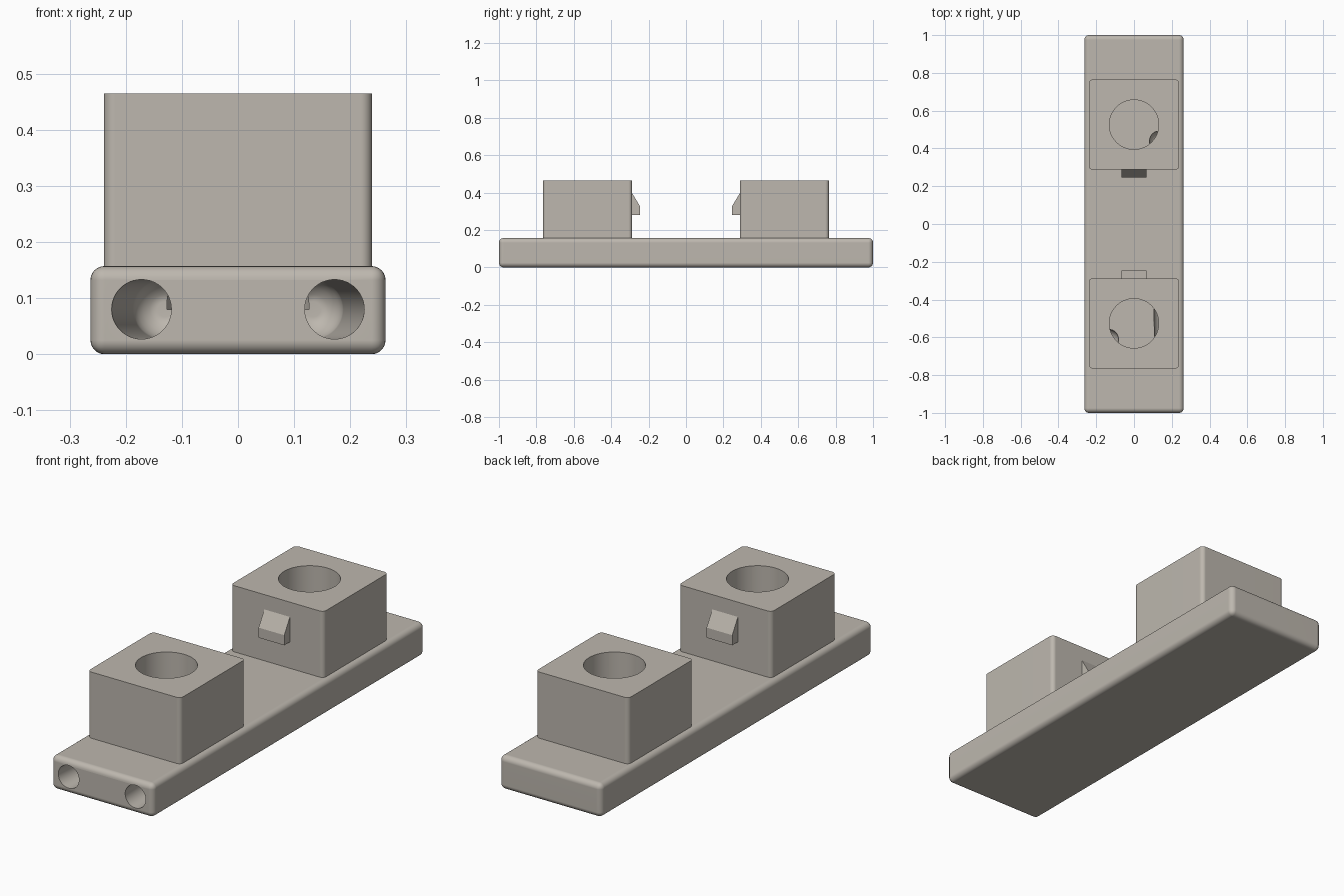
import bpy, bmesh, math
from mathutils import Vector

if "Cube" in bpy.data.objects:
    bpy.data.objects.remove(bpy.data.objects["Cube"])

mat = bpy.data.materials.new("warm_grey")
mat.diffuse_color = (0.51, 0.475, 0.425, 1)
mat.use_nodes = True
mat.node_tree.nodes["Principled BSDF"].inputs["Base Color"].default_value = mat.diffuse_color


def make(name, bm):
    bmesh.ops.recalc_face_normals(bm, faces=bm.faces)
    me = bpy.data.meshes.new(name)
    bm.to_mesh(me)
    bm.free()
    me.materials.append(mat)
    ob = bpy.data.objects.new(name, me)
    bpy.context.collection.objects.link(ob)
    return ob


def rounded_box(name, centre, size, radius, vertical_only=False):
    bm = bmesh.new()
    bmesh.ops.create_cube(bm, size=1)
    for v in bm.verts:
        v.co = Vector(centre) + Vector(a * b for a, b in zip(v.co, size))
    edges = [e for e in bm.edges if not vertical_only
             or abs(e.verts[0].co.z - e.verts[1].co.z) > 0.01]
    bmesh.ops.bevel(bm, geom=edges, offset=radius, segments=6, profile=0.5, affect='EDGES')
    return make(name, bm)


def rod(name, start, end, radius, round_end=False):
    """Closed cylinder between two points, optionally with a domed far end."""
    start, end = Vector(start), Vector(end)
    axis = end - start
    rot = axis.to_track_quat('Z', 'Y')
    n = 48
    rings = [(0, radius), (axis.length, radius)]
    if round_end:
        rings += [(axis.length + radius * math.sin(a), radius * math.cos(a))
                  for a in (math.radians(15 * k) for k in range(1, 6))]
    bm = bmesh.new()
    loops = []
    for h, r in rings:
        loops.append([bm.verts.new(start + rot @ Vector((r * math.cos(2 * math.pi * i / n),
                      r * math.sin(2 * math.pi * i / n), h))) for i in range(n)])
    for a, b in zip(loops, loops[1:]):
        for i in range(n):
            j = (i + 1) % n
            bm.faces.new((a[i], a[j], b[j], b[i]))
    bm.faces.new(loops[0])
    bm.faces.new(loops[-1])
    ob = make(name, bm)
    ob.hide_render = True
    return ob


def cut(ob, cutters):
    for c in cutters:
        mod = ob.modifiers.new("cut", 'BOOLEAN')
        mod.operation, mod.solver, mod.object = 'DIFFERENCE', 'EXACT', c


def finish(ob):
    bpy.ops.object.select_all(action='DESELECT')
    ob.select_set(True)
    bpy.context.view_layer.objects.active = ob
    for mod in list(ob.modifiers):
        bpy.ops.object.modifier_apply(modifier=mod.name)
    bpy.ops.object.shade_smooth_by_angle(angle=math.radians(30))
    mod = ob.modifiers.new("even_shading", 'WEIGHTED_NORMAL')
    mod.keep_sharp = True


# Base slab
base = rounded_box("base", (0, 0, 0.0785), (0.526, 2, 0.157), 0.025)

# Sockets in the posts and cable channels from the front end
sockets = [rod("socket_cutter", (0, s * 0.526, 0.08), (0, s * 0.526, 0.6), 0.131) for s in (-1, 1)]
channels = []
for s, y in ((-1, -0.61), (1, 0.44)):
    a, b = Vector((s * 0.172, -1, 0.08)), Vector((s * 0.135, y, 0.08))
    channels.append(rod("channel_cutter", a - (b - a).normalized() * 0.05, b, 0.053, True))
cut(base, sockets + channels)
finish(base)

for s, side, socket in ((-1, "front", sockets[0]), (1, "back", sockets[1])):
    # Square post with a round socket
    post = rounded_box(side + "_post", (0, s * 0.526, 0.311), (0.478, 0.477, 0.308), 0.02, True)
    cut(post, [socket])
    finish(post)

    # Wedge latch on the inward face
    bm = bmesh.new()
    profile = [(0.288, 0.28), (0.246, 0.28), (0.246, 0.327), (0.288, 0.397)]
    face = bm.faces.new([bm.verts.new((-0.066, s * y, z)) for y, z in profile])
    ext = bmesh.ops.extrude_face_region(bm, geom=[face])
    bmesh.ops.translate(bm, vec=(0.132, 0, 0),
                        verts=[g for g in ext["geom"] if isinstance(g, bmesh.types.BMVert)])
    make(side + "_latch", bm)

# Remove the helpers
for c in sockets + channels:
    bpy.data.objects.remove(c)
